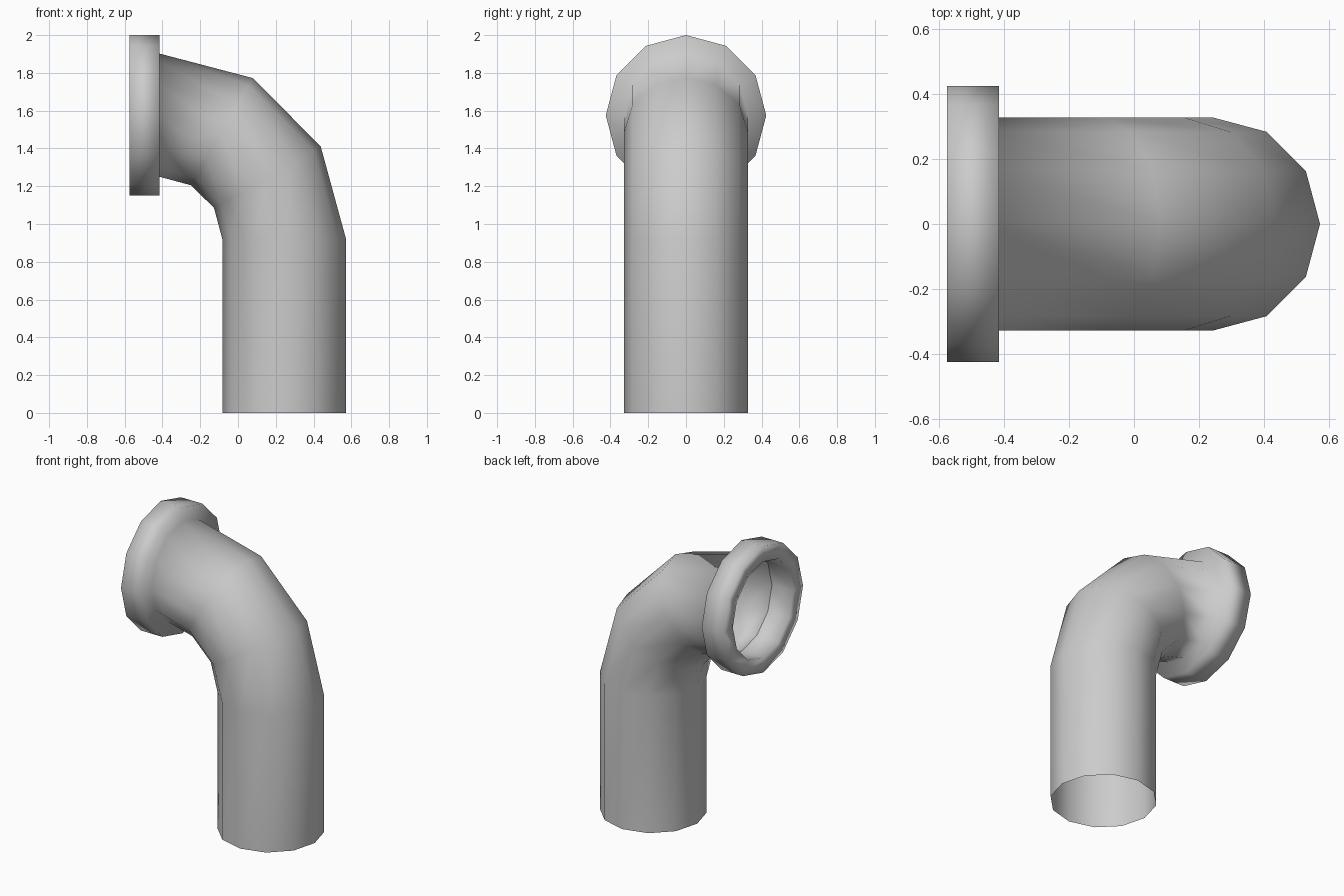
import bpy, bmesh, math
from mathutils import Vector

if "Cube" in bpy.data.objects:
    bpy.data.objects.remove(bpy.data.objects["Cube"])

SIDES = 12
R = 0.327

# Each ring: inner-bend point (x, z), outer-bend point (x, z), radius along y
rings = [
    ((-0.083, 0.0), (0.572, 0.0), R),
    ((-0.083, 0.92), (0.572, 0.92), R),
    ((-0.127, 1.085), (0.438, 1.41), R),
    ((-0.248, 1.205), (0.08, 1.772), R),
    ((-0.415, 1.25), (-0.415, 1.902), R),
    # flange: back step, outer rim, front lip, inner bore
    ((-0.415, 1.15), (-0.415, 2.0), 0.425),
    ((-0.575, 1.15), (-0.575, 2.0), 0.425),
    ((-0.575, 1.252), (-0.575, 1.898), 0.323),
    ((-0.415, 1.252), (-0.415, 1.898), 0.323),
]


def add_ring(bm, inner, outer, ry):
    a = Vector((inner[0], 0, inner[1]))
    b = Vector((outer[0], 0, outer[1]))
    centre, half = (a + b) / 2, (b - a) / 2
    verts = []
    for i in range(SIDES):
        t = 2 * math.pi * i / SIDES
        verts.append(bm.verts.new(
            centre + half * math.cos(t) + Vector((0, ry * math.sin(t), 0))))
    return verts


# Open-ended elbow pipe with flange, as one continuous smooth skin
bm = bmesh.new()
loops = [add_ring(bm, *r) for r in rings]
for lo, hi in zip(loops, loops[1:]):
    for i in range(SIDES):
        j = (i + 1) % SIDES
        bm.faces.new((lo[i], lo[j], hi[j], hi[i])).smooth = True

mesh = bpy.data.meshes.new("elbow_pipe")
bm.to_mesh(mesh)
bm.free()
pipe = bpy.data.objects.new("elbow_pipe", mesh)
bpy.context.collection.objects.link(pipe)
